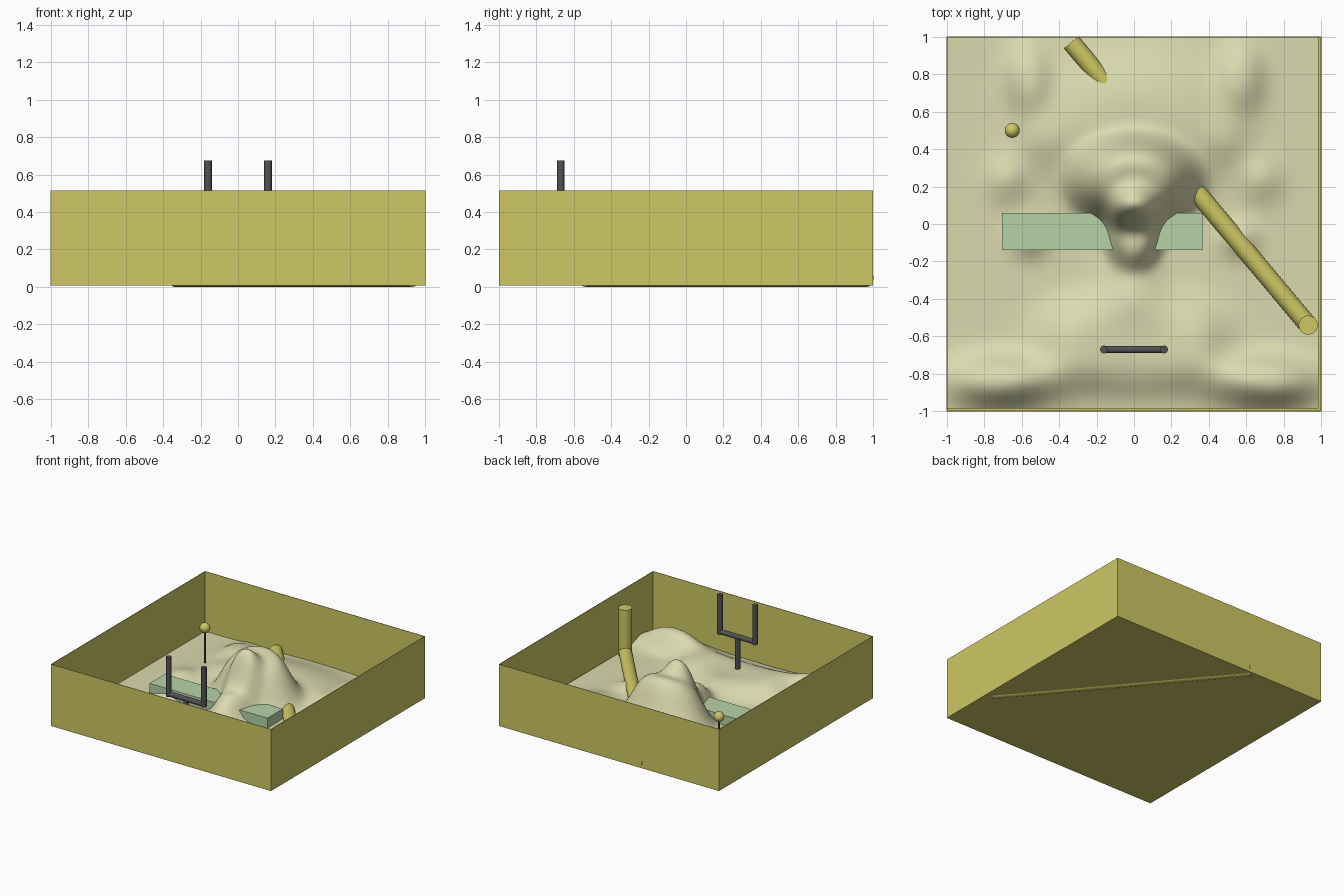
import bpy, bmesh, math
from mathutils import Vector

if "Cube" in bpy.data.objects:
    bpy.data.objects.remove(bpy.data.objects["Cube"])


def mat(name, rgb):
    m = bpy.data.materials.new(name)
    m.diffuse_color = (*rgb, 1)
    m.use_nodes = True
    m.node_tree.nodes["Principled BSDF"].inputs["Base Color"].default_value = m.diffuse_color
    return m


YELLOW = mat("yellow", (0.617, 0.575, 0.127))
SAND = mat("pale_sand", (0.70, 0.70, 0.43))
GREEN = mat("pale_green", (0.47, 0.65, 0.39))
GREY = mat("dark_grey", (0.085, 0.085, 0.09))


def box(name, lo, hi, m):
    lo, hi = Vector(lo), Vector(hi)
    bpy.ops.mesh.primitive_cube_add(size=1, location=(lo + hi) / 2)
    o = bpy.context.object
    o.name = name
    o.scale = hi - lo
    o.data.materials.append(m)
    return o


def rod(name, a, b, r, m, sides=32):
    a, b = Vector(a), Vector(b)
    d = b - a
    bpy.ops.mesh.primitive_cylinder_add(vertices=sides, radius=r, depth=d.length, location=(a + b) / 2)
    o = bpy.context.object
    o.name = name
    o.rotation_mode = 'QUATERNION'
    o.rotation_quaternion = d.to_track_quat('Z', 'Y')
    o.data.materials.append(m)
    bpy.ops.object.shade_smooth_by_angle(angle=math.radians(40))
    return o


def ball(name, c, r, m):
    bpy.ops.mesh.primitive_uv_sphere_add(segments=32, ring_count=16, radius=r, location=c)
    o = bpy.context.object
    o.name = name
    o.data.materials.append(m)
    bpy.ops.object.shade_smooth()


# Open tray: floor and four thin walls
Z0, Z1, T = 0.008, 0.515, 0.004
box("tray_floor", (-1, -1, Z0), (1, 1, Z0 + 0.004), YELLOW)
box("wall_front", (-1, -1, Z0), (1, -1 + T, Z1), YELLOW)
box("wall_back", (-1, 1 - T, Z0), (1, 1, Z1), YELLOW)
box("wall_left", (-1, -1, Z0), (-1 + T, 1, Z1), YELLOW)
box("wall_right", (1 - T, -1, Z0), (1, 1, Z1), YELLOW)


# Sculpted ground: sum of soft mirrored bumps
def bump(u, v, cx, cy, rx, ry, h, p=1.0):
    return h * math.exp(-(((u - cx) / rx) ** 2 + ((v - cy) / ry) ** 2) ** p)


BUMPS = [  # centre x, centre y, radius x, radius y, height, sharpness
    (0.0, 0.23, 0.31, 0.22, 0.32, 2.2),      # tall hill
    (0.0, 0.55, 0.50, 0.35, 0.10, 1.5),      # slope behind it
    (0.0, -0.02, 0.145, 0.20, 0.17, 2.0),    # snout of the hill
    (0.0, -0.30, 0.15, 0.16, 0.06, 1.0),     # neck
    (0.0, -0.62, 0.48, 0.27, 0.085, 2.0),    # front mound
    (0.36, -0.58, 0.14, 0.16, 0.03, 1.0),    # mound shoulders
    (0.72, -0.84, 0.25, 0.13, 0.15, 1.2),    # front corner hills
    (0.40, -0.80, 0.22, 0.14, 0.05, 1.0),
    (0.68, 0.24, 0.11, 0.12, 0.045, 1.0),    # side bumps
    (0.56, -0.08, 0.10, 0.09, 0.055, 1.0),
    (0.57, 0.78, 0.12, 0.18, 0.07, 1.2),     # back bumps
    (0.50, 0.45, 0.14, 0.14, 0.03, 1.0),
]


def height(x, y):
    u = abs(x)
    return 0.024 + sum(bump(u, y, *b) for b in BUMPS)


N = 140
bm = bmesh.new()
bmesh.ops.create_grid(bm, x_segments=N, y_segments=N, size=1)
for v in bm.verts:
    x = -0.996 + (v.co.x + 1) / 2 * 1.981
    y = -0.985 + (v.co.y + 1) / 2 * 1.981
    v.co = (x, y, height(x, y))
for f in bm.faces:
    f.smooth = True
me = bpy.data.meshes.new("ground")
bm.to_mesh(me)
bm.free()
me.materials.append(SAND)
bpy.context.collection.objects.link(bpy.data.objects.new("ground", me))

# Water slab crossing under the hill
box("water_slab", (-0.705, -0.14, 0.012), (0.365, 0.06, 0.108), GREEN)

# Pipe through the hill with an upright inlet
rod("tunnel_pipe", (0.93, -0.54, 0.05), (-0.335, 0.97, 0.05), 0.05, YELLOW)
rod("upright_pipe", (0.93, -0.54, 0.02), (0.93, -0.54, 0.41), 0.051, YELLOW)

# Goal post
GY, GZ = -0.67, 0.37
rod("goal_stem", (0, GY, 0.05), (0, GY, GZ), 0.02, GREY)
rod("goal_crossbar", (-0.16, GY, GZ), (0.16, GY, GZ), 0.02, GREY)
for s, n in ((-1, "left"), (1, "right")):
    rod("goal_post_" + n, (s * 0.16, GY, GZ - 0.018), (s * 0.16, GY, 0.675), 0.021, GREY)

# Ball on a pin
rod("pin", (-0.65, 0.5, 0.02), (-0.65, 0.5, 0.33), 0.006, GREY, 12)
ball("pin_ball", (-0.65, 0.5, 0.335), 0.04, YELLOW)
